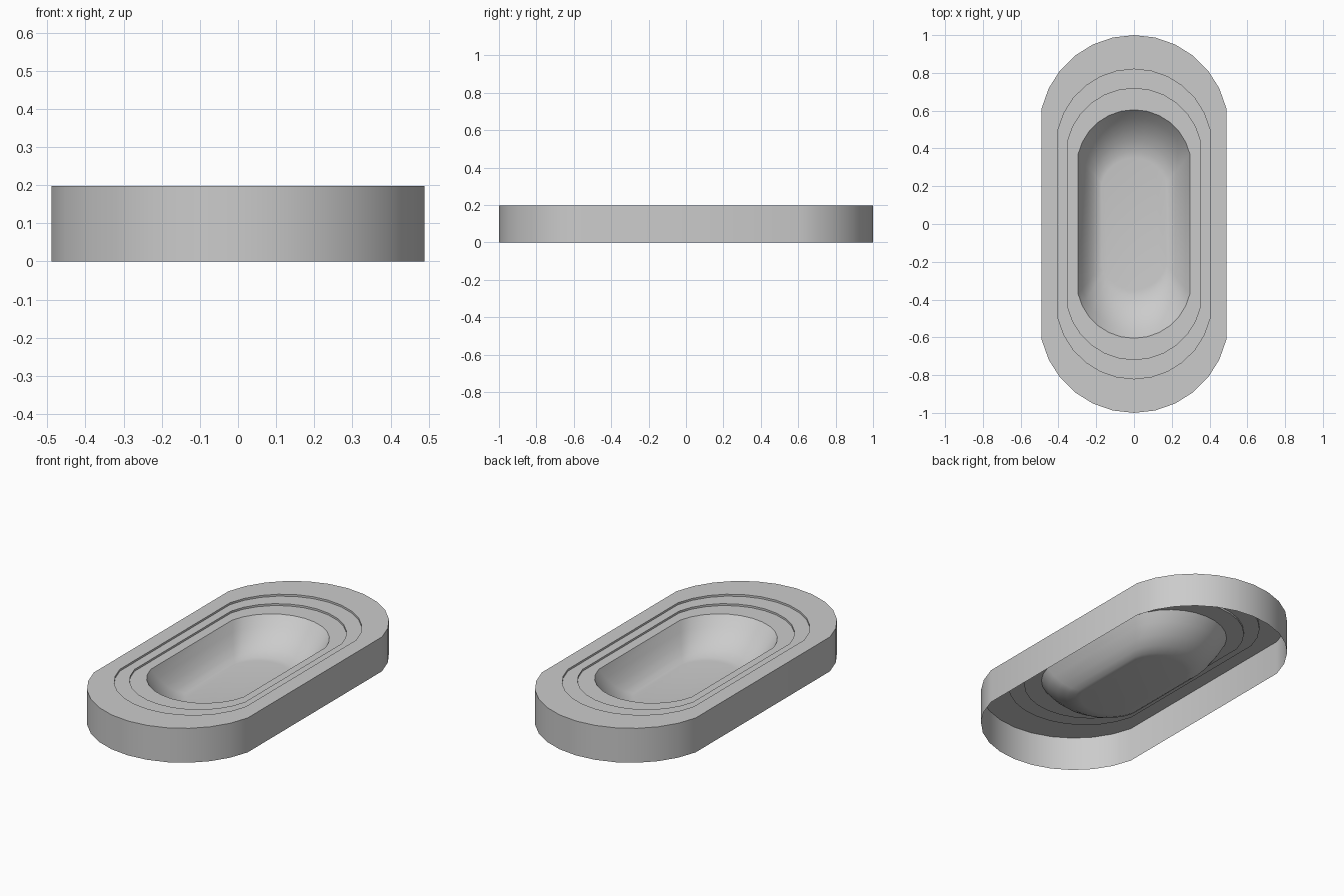
import bpy, bmesh, math

if "Cube" in bpy.data.objects:
    bpy.data.objects.remove(bpy.data.objects["Cube"])

SEG = 28  # sides of the full circle behind each rounded end


def oval(scale):
    """Stadium outline with radius 0.5 ends, scaled about the origin."""
    pts = []
    for side in (1, -1):
        for i in range(1, SEG // 2):
            a = 2 * math.pi * i / SEG
            pts.append((side * 0.502 * math.cos(a) * scale,
                        side * (0.5 + 0.5 * math.sin(a)) * scale))
    return pts


def loft(name, profile, cap=False):
    """Bridge scaled ovals listed as (scale, z), from the outside inwards."""
    bm = bmesh.new()
    rings = [[bm.verts.new((x, y, z)) for x, y in oval(s)] for s, z in profile]
    for a, b in zip(rings, rings[1:]):
        n = len(a)
        for i in range(n):
            j = (i + 1) % n
            bm.faces.new((a[i], a[j], b[j], b[i]))
    if cap:
        bm.faces.new(rings[-1])
    mesh = bpy.data.meshes.new(name)
    bm.to_mesh(mesh)
    bm.free()
    obj = bpy.data.objects.new(name, mesh)
    bpy.context.collection.objects.link(obj)
    bpy.ops.object.select_all(action='DESELECT')
    obj.select_set(True)
    bpy.context.view_layer.objects.active = obj
    bpy.ops.object.shade_smooth_by_angle(angle=math.radians(30))
    return obj


# Outer wall and top rim, stepping down twice towards the basin
loft("stepped_rim", [(1.0, 0.0), (1.0, 0.198), (0.82, 0.198), (0.82, 0.187),
                     (0.718, 0.187), (0.718, 0.176), (0.605, 0.176)])

# Sunken basin: steep at the rim, curving down to a flat floor
loft("basin", [(0.605, 0.176), (0.56, 0.123), (0.50, 0.072), (0.44, 0.037),
               (0.385, 0.018), (0.35, 0.014)], cap=True)
